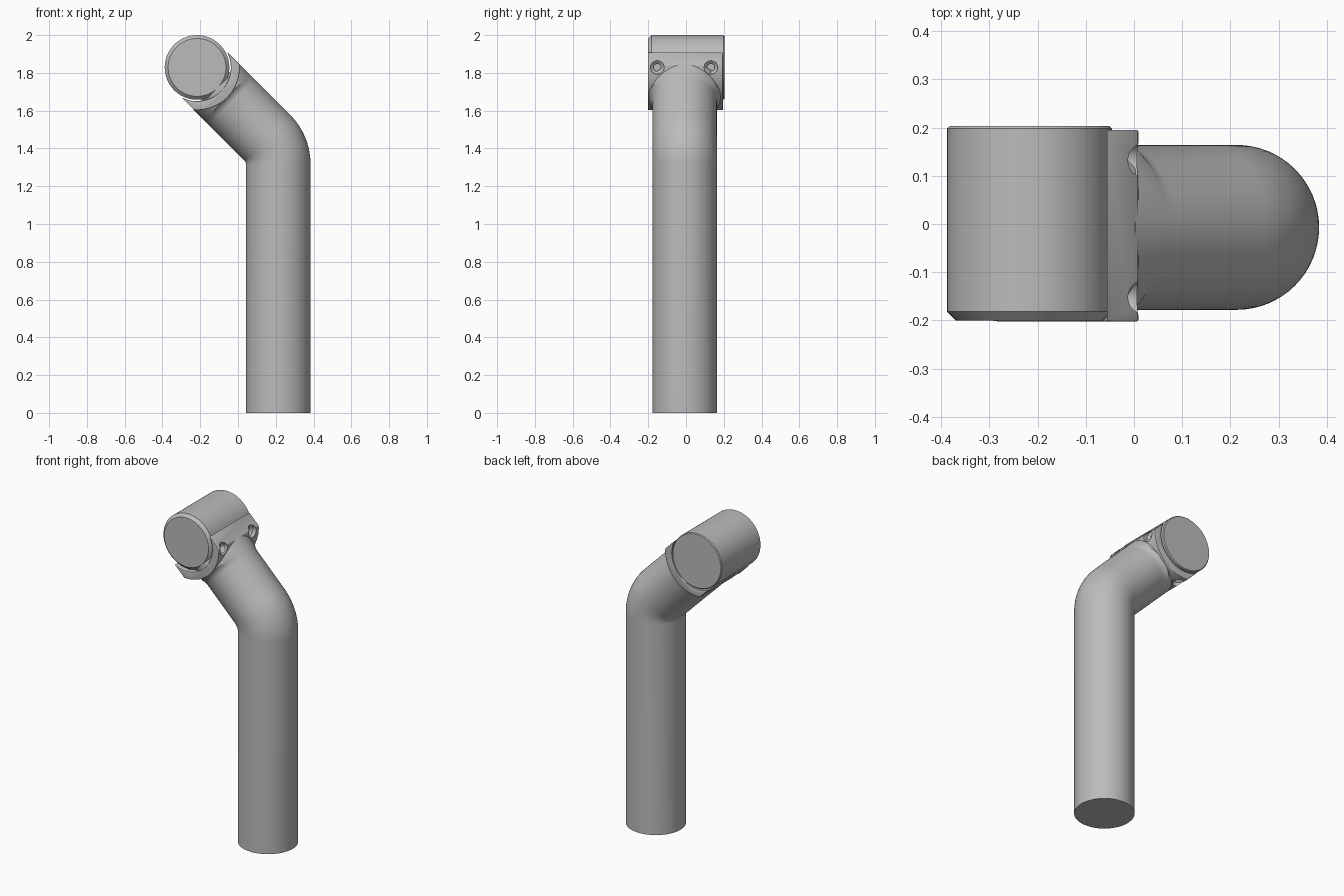
import bpy, bmesh, math
from mathutils import Vector

if "Cube" in bpy.data.objects:
    bpy.data.objects.remove(bpy.data.objects["Cube"])

steel = bpy.data.materials.new("grey_steel")
steel.use_nodes = True
grey = (0.5, 0.5, 0.5, 1)
steel.diffuse_color = grey
steel.node_tree.nodes["Principled BSDF"].inputs["Base Color"].default_value = grey

R = 0.171                          # tube and head radius
HEAD = Vector((-0.217, 0, 1.829))  # centre of the cross cylinder
POST_X, MID_Y = 0.213, -0.007
Y = Vector((0, 1, 0))
DOWN = Vector((1, 0, -1)).normalized()   # from head along the sloping arm
SIDE = Vector((1, 0, 1)).normalized()


def loft(name, rings):
    """Skin a list of closed rings and cap both ends."""
    bm = bmesh.new()
    loops = [[bm.verts.new(p) for p in ring] for ring in rings]
    n = len(loops[0])
    for a, b in zip(loops, loops[1:]):
        for i in range(n):
            j = (i + 1) % n
            bm.faces.new((a[i], a[j], b[j], b[i]))
    bm.faces.new(loops[0])
    bm.faces.new(loops[-1])
    bmesh.ops.recalc_face_normals(bm, faces=bm.faces)
    mesh = bpy.data.meshes.new(name)
    bm.to_mesh(mesh)
    bm.free()
    mesh.materials.append(steel)
    obj = bpy.data.objects.new(name, mesh)
    bpy.context.collection.objects.link(obj)
    return obj


def ring(centre, a, b, ra, rb, n=64):
    angles = [math.tau * i / n for i in range(n)]
    return [centre + a * ra * math.cos(t) + b * rb * math.sin(t) for t in angles]


def activate(obj):
    bpy.ops.object.select_all(action='DESELECT')
    obj.select_set(True)
    bpy.context.view_layer.objects.active = obj


def smooth(obj):
    activate(obj)
    bpy.ops.object.shade_smooth_by_angle(angle=math.radians(32))


# Bent tube: straight post, 45 degree bend, sloping arm with a flared end
BEND = 0.2
bend_z = HEAD.z + HEAD.x - POST_X - BEND * math.tan(math.pi / 8)
pivot = Vector((POST_X - BEND, MID_Y, bend_z))
X = Vector((1, 0, 0))
rings = [ring(Vector((POST_X, MID_Y, 0)), X, Y, R, R)]
for i in range(17):
    t = math.pi / 4 * i / 16
    out = Vector((math.cos(t), 0, math.sin(t)))
    rings.append(ring(pivot + out * BEND, out, Y, R, R))
for u, flare in ((0.26, 0), (0.245, 0.003), (0.233, 0.01), (0.222, 0.022), (0.14, 0.022)):
    rings.append(ring(HEAD + DOWN * u + Y * MID_Y, SIDE, Y, R, R + flare))
smooth(loft("bent_tube", rings))

# Cross cylinder with a wide front chamfer and a fine back one
profile = ((-0.2, R - 0.018), (-0.182, R), (0.198, R), (0.203, R - 0.005))
Z = Vector((0, 0, 1))
smooth(loft("cross_cylinder", [ring(HEAD + Y * y, X, Z, r, r, 96) for y, r in profile]))

# Curved saddle plate cradling the cylinder
HALF, INNER, OUTER = 0.17, 0.179, 0.226


def arc(radius, steps=24):
    limit = math.asin(HALF / radius)
    angles = [limit * (2 * i / steps - 1) for i in range(steps + 1)]
    return [DOWN * radius * math.cos(t) + SIDE * radius * math.sin(t) for t in angles]


section = arc(INNER) + arc(OUTER)[::-1]
saddle = loft("saddle_plate", [[HEAD + p + Y * y for p in section] for y in (-0.202, 0.195)])
bevel = saddle.modifiers.new("rounded_edges", 'BEVEL')
bevel.width = 0.009
bevel.segments = 3
bevel.angle_limit = math.radians(40)
activate(saddle)
bpy.ops.object.modifier_apply(modifier=bevel.name)

# Four countersunk screw holes
hole = ((0.165, 0.02), (0.19, 0.02), (0.203, 0.036), (0.27, 0.036))
for d, side in ((X, Z), (-Z, X)):
    for y in (-0.152, 0.132):
        cutter = loft("hole_cutter", [ring(HEAD + Y * y + d * r, Y, side, w, w, 24)
                                      for r, w in hole])
        cutter.hide_render = True
        cut = saddle.modifiers.new("screw_hole", 'BOOLEAN')
        cut.operation = 'DIFFERENCE'
        cut.solver = 'EXACT'
        cut.object = cutter
        activate(saddle)
        bpy.ops.object.modifier_apply(modifier=cut.name)
        bpy.data.objects.remove(cutter)
smooth(saddle)
